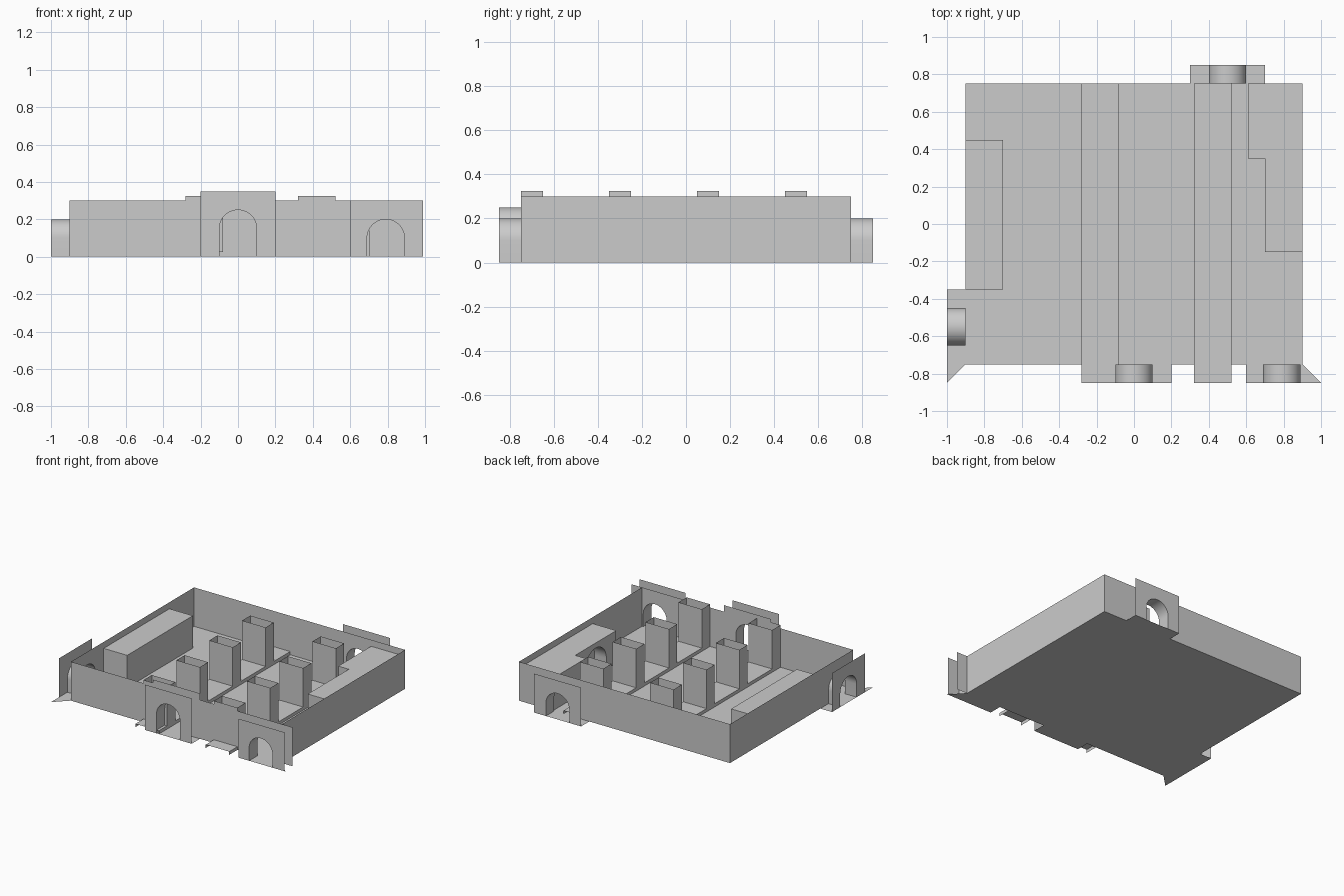
import bpy, math

if "Cube" in bpy.data.objects:
    bpy.data.objects.remove(bpy.data.objects["Cube"])

W, D, OUT = 0.9, 0.75, 0.1      # room half sizes, doorway depth
H, STEP, COUNTER = 0.3, 0.025, 0.25
SEG = 20


def make(name, verts, faces, smooth=False):
    me = bpy.data.meshes.new(name)
    me.from_pydata(verts, [], faces)
    me.update()
    if smooth:
        me.polygons.foreach_set("use_smooth", [True] * len(me.polygons))
    ob = bpy.data.objects.new(name, me)
    bpy.context.collection.objects.link(ob)
    return ob


def place(u, z, c, axis):
    return (u, c, z) if axis == "x" else (c, u, z)


def arch_points(c, r, top):
    pts = [(c - r, 0)]
    for i in range(SEG + 1):
        a = math.pi * (1 - i / SEG)
        pts.append((c + r * math.cos(a), top - r + r * math.sin(a)))
    return pts + [(c + r, 0)]


def panel(name, axis, c, u0, u1, top, arches=()):
    """Flat upright sheet with arched openings; top lists the outline from u1 back to u0."""
    pts = [(u0, 0)]
    for a in arches:
        pts += arch_points(*a)
    pts += [(u1, 0)] + top
    return make(name, [place(u, z, c, axis) for u, z in pts], [list(range(len(pts)))])


def tunnel(name, axis, c0, c1, arch):
    pts = arch_points(*arch)
    n = len(pts)
    verts = [place(u, z, c, axis) for c in (c0, c1) for u, z in pts]
    make(name, verts, [(i, i + 1, n + i + 1, n + i) for i in range(n - 1)], True)


def raised(name, path, z0, z1, skip=(), top=True):
    """Hollow block without a bottom; skip lists the sides left open."""
    n = len(path)
    verts = [(x, y, z) for z in (z0, z1) for x, y in path]
    faces = [(i, (i + 1) % n, n + (i + 1) % n, n + i) for i in range(n) if i not in skip]
    if top:
        faces.append(list(range(n, 2 * n)))
    make(name, verts, faces)


def rect(x0, x1, y0, y1):
    return [(x0, y0), (x1, y0), (x1, y1), (x0, y1)]


# Floor with doorway sills
floor = [(-W, -D), (-0.2, -D), (-0.2, -D - OUT), (0.2, -D - OUT), (0.2, -D),
         (0.6, -D), (0.6, -D - OUT), (1, -D - OUT), (W, -D), (W, D),
         (0.7, D), (0.7, D + OUT), (0.3, D + OUT), (0.3, D), (-W, D),
         (-W, -0.35), (-1, -0.35), (-1, -D - OUT)]
make("floor", [(x, y, 0) for x, y in floor], [list(range(len(floor)))])

# Doorways: axis, wall position, outer position, frame span, frame height, arch
main = (0, 0.1, 0.25)
side = (0.79, 0.1, 0.2)
back = (0.5, 0.1, 0.2)
left = (-0.55, 0.1, 0.2)
doors = {
    "main_door": ("x", -D, -D - OUT, -0.2, 0.2, 0.35, main),
    "side_door": ("x", -D, -D - OUT, 0.6, 0.99, H, side),
    "back_door": ("x", D, D + OUT, 0.3, 0.7, H, back),
    "left_door": ("y", -W, -W - OUT, -0.75, -0.35, H, left),
}
for name, (axis, c0, c1, u0, u1, h, arch) in doors.items():
    panel(name + "_frame", axis, c1, u0, u1, [(u1, h), (u0, h)], [arch])
    tunnel(name + "_passage", axis, c0, c1, arch)

# Walls
panel("front_wall", "x", -D, -W, 0.99,
      [(0.99, H), (0.2, H), (0.2, 0.35), (-0.2, 0.35), (-0.2, H), (-W, H)], [main, side])
panel("back_wall", "x", D, -W, W, [(W, H), (-W, H)], [back])
panel("left_wall", "y", -W, -D, D, [(D, H), (-D, H)], [left])
panel("right_wall", "y", W, -D, D, [(D, H), (-D, H)])

# Raised floor strips, each carrying a row of open-topped pillars
for x in (-0.28, 0.32):
    raised("floor_strip", rect(x, x + 0.2, -D - OUT, D), 0, STEP, skip=(0, 2))
    for i in range(4):
        y = -0.75 + 0.4 * i
        raised("pillar", rect(x, x + 0.2, y, y + 0.1), STEP, H + STEP, top=False)

# Left counter against the wall
raised("left_counter", rect(-W, -0.7, -0.35, 0.45), 0, COUNTER, skip=(3,))

# Stepped right counter with an arched niche in its side
path = [(W, -0.15), (W, D), (0.61, D), (0.61, 0.35), (0.7, 0.35), (0.7, -0.15)]
raised("right_counter", path, 0, COUNTER, skip=(0, 1, 4))
niche = (0.1, 0.13, 0.21)
panel("counter_side", "y", 0.7, -0.15, 0.35, [(0.35, COUNTER), (-0.15, COUNTER)], [niche])
tunnel("niche_vault", "y", 0.7, 0.8, niche)
pts = arch_points(*niche)
make("niche_back", [(0.8, u, z) for u, z in pts], [list(range(len(pts)))])
